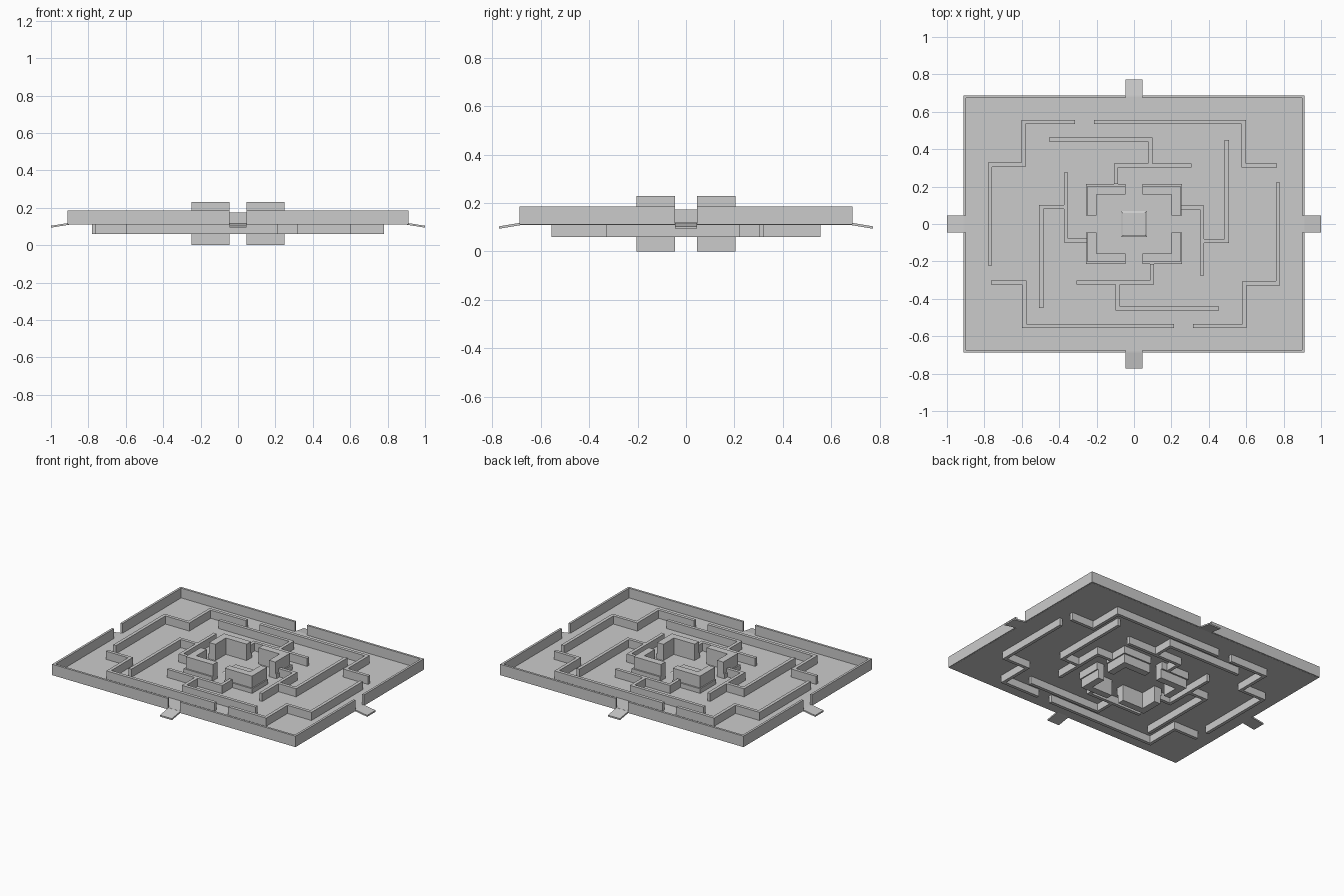
import bpy, bmesh
from math import pi
from mathutils import Vector, Matrix

if "Cube" in bpy.data.objects:
    bpy.data.objects.remove(bpy.data.objects["Cube"])


def finish(name, bm):
    bmesh.ops.recalc_face_normals(bm, faces=bm.faces)
    me = bpy.data.meshes.new(name)
    bm.to_mesh(me)
    bm.free()
    ob = bpy.data.objects.new(name, me)
    bpy.context.collection.objects.link(ob)
    return ob


def prism(bm, outline, z0, z1):
    lo = [bm.verts.new((x, y, z0)) for x, y in outline]
    hi = [bm.verts.new((x, y, z1)) for x, y in outline]
    n = len(outline)
    bm.faces.new(lo[::-1])
    bm.faces.new(hi)
    for i in range(n):
        j = (i + 1) % n
        bm.faces.new((lo[i], lo[j], hi[j], hi[i]))


def ribbon(pts, t):
    """Outline of a mitred strip of thickness t along a right-angled path."""
    p = [Vector(q) for q in pts]
    nrm = []
    for a, b in zip(p, p[1:]):
        d = (b - a).normalized()
        nrm.append(Vector((-d.y, d.x)))
    offs = [nrm[0]] + [a + b for a, b in zip(nrm, nrm[1:])] + [nrm[-1]]
    h = t / 2
    return [q + o * h for q, o in zip(p, offs)] + [q - o * h for q, o in zip(p, offs)][::-1]


def walls(name, paths, t, z0, z1, signs):
    bm = bmesh.new()
    for path in paths:
        for sx, sy in signs:
            prism(bm, ribbon([(x * sx, y * sy) for x, y in path], t), z0, z1)
    return finish(name, bm)


TURN = [(1, 1), (-1, -1)]
QUARTERS = [(1, 1), (-1, 1), (-1, -1), (1, -1)]
GAP = 0.045

# thin floor plate
bm = bmesh.new()
prism(bm, [(x * 0.905, y * 0.68) for x, y in QUARTERS], 0.11, 0.119)
finish("floor", bm)

# rim with a gate in the middle of each side
walls("outer_wall", [[(GAP, 0.68), (0.905, 0.68), (0.905, GAP)]], 0.015, 0.111, 0.185, QUARTERS)

# maze walls, each path repeated by a half turn
maze = [
    [(-0.315, 0.545), (-0.59, 0.545), (-0.59, 0.317), (-0.77, 0.317), (-0.77, -0.222)],
    [(-0.214, 0.545), (0.587, 0.545), (0.587, 0.312), (0.765, 0.312)],
    [(-0.455, 0.451), (0.087, 0.451), (0.087, 0.312), (0.308, 0.312)],
    [(0.08, 0.312), (-0.097, 0.312), (-0.097, 0.215)],
    [(-0.496, -0.449), (-0.496, 0.09), (-0.364, 0.09), (-0.364, 0.276)],
    [(-0.364, 0.08), (-0.364, -0.089), (-0.25, -0.089)],
]
walls("maze_wall", maze, 0.022, 0.06, 0.174, TURN)

# central chamber: thin corner walls and taller corner blocks
walls("chamber_ledge", [[(GAP, 0.204), (0.246, 0.204), (0.246, GAP)]], 0.022, 0.06, 0.15, QUARTERS)
walls("chamber_corner", [[(GAP, 0.181), (0.225, 0.181), (0.225, GAP)]], 0.047, 0.0, 0.23, QUARTERS)

# shallow bevelled plate at the centre
bm = bmesh.new()
bmesh.ops.create_cone(bm, segments=4, radius1=0.072 * 2 ** 0.5, radius2=0.06 * 2 ** 0.5, depth=0.008,
                      cap_ends=True,
                      matrix=Matrix.Translation((0, 0, 0.122)) @ Matrix.Rotation(pi / 4, 4, 'Z'))
finish("centre_plate", bm)

# sloping ramp outside each gate, extruded sideways from its profile
for name, inner, outer, turn in (("right", 0.895, 1.0, 0), ("back", 0.67, 0.772, 1),
                                 ("left", 0.895, 1.0, 2), ("front", 0.67, 0.772, 3)):
    bm = bmesh.new()
    edge = inner + 0.017
    prof = [(inner, 0.111), (edge, 0.108), (outer, 0.094), (outer, 0.104), (edge, 0.118), (inner, 0.119)]
    prism(bm, prof, -GAP, GAP)
    for v in bm.verts:
        d, z, s = v.co
        v.co = (d, s, z)
    bmesh.ops.rotate(bm, verts=bm.verts, matrix=Matrix.Rotation(turn * pi / 2, 3, 'Z'))
    finish(name + "_ramp", bm)
